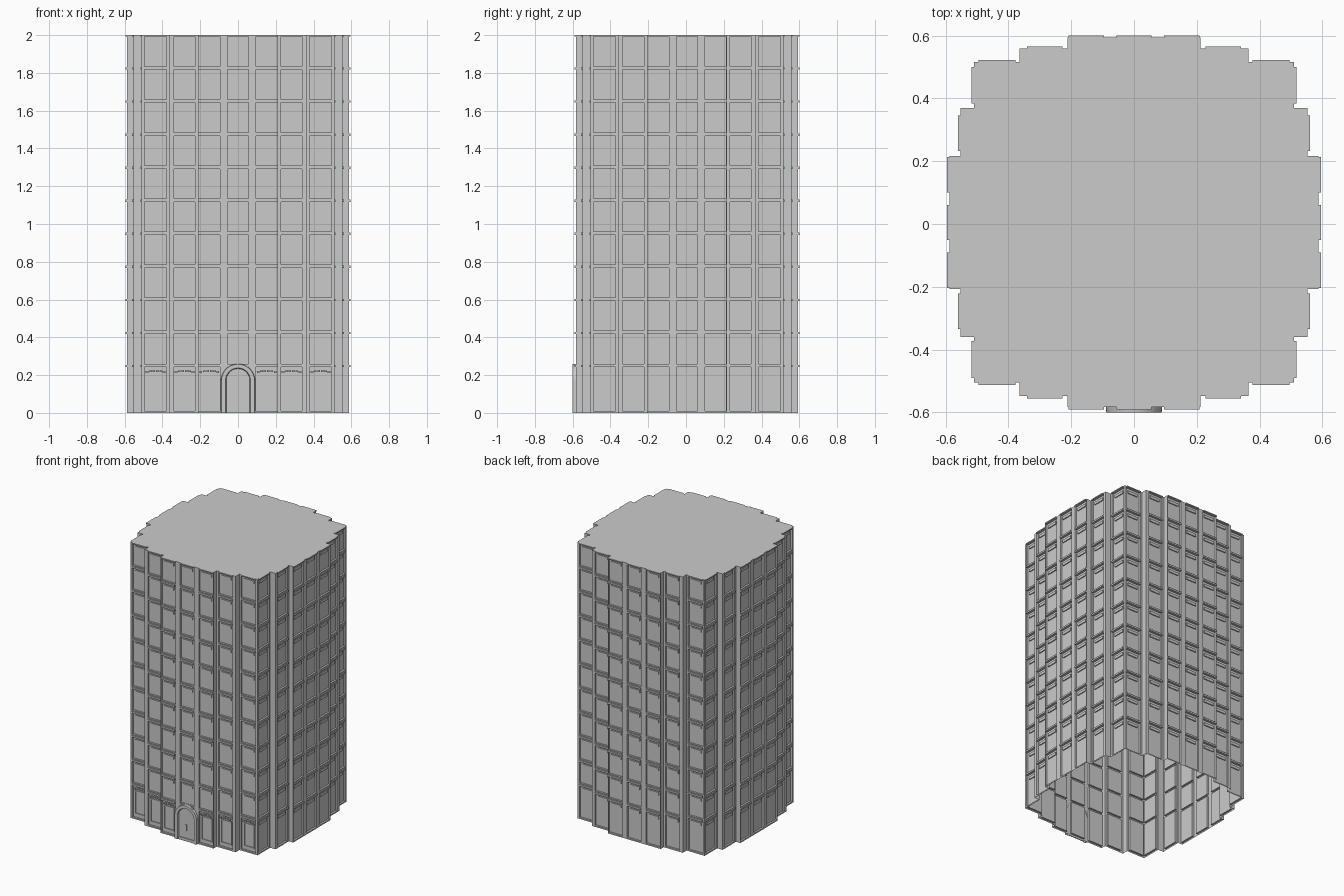
import bpy, bmesh, math
from mathutils import Matrix, Vector

if "Cube" in bpy.data.objects:
    bpy.data.objects.remove(bpy.data.objects["Cube"])

SHIFT = 0.005                      # tower sits slightly behind the doorway
FLOORS = [0.0] + [0.25 + 0.175 * i for i in range(11)]
RECESS, LEDGE = 0.013, 0.007
# bays of one side: x start, x end, wall distance, window columns
MID = [(0.227, 0.340)]
CORNER = [(0.378, 0.495)]
flip = lambda cols: [(-b, -a) for a, b in cols]
BAYS = [
    (-0.510, -0.365, 0.510, flip(CORNER)),
    (-0.365, -0.212, 0.553, flip(MID)),
    (-0.212, 0.212, 0.588, [(-0.208, -0.095), (-0.056, 0.056), (0.095, 0.208)]),
    (0.212, 0.365, 0.553, MID),
    (0.365, 0.510, 0.510, CORNER),
]


def finish(bm, name, turn=0.0, weld=True):
    if weld:
        bmesh.ops.remove_doubles(bm, verts=bm.verts, dist=1e-5)
    bm.transform(Matrix.Translation((0, SHIFT, 0)) @ Matrix.Rotation(turn, 4, 'Z'))
    me = bpy.data.meshes.new(name)
    bm.to_mesh(me)
    bm.free()
    ob = bpy.data.objects.new(name, me)
    bpy.context.collection.objects.link(ob)
    return ob


def face(bm, *pts):
    bm.faces.new([bm.verts.new(p) for p in pts])


def panel(bm, x0, x1, z0, z1, d):
    face(bm, (x0, -d, z0), (x1, -d, z0), (x1, -d, z1), (x0, -d, z1))


def box(bm, x0, x1, z0, z1, d0, d1):
    m = Matrix.Translation(((x0 + x1) / 2, -(d0 + d1) / 2, (z0 + z1) / 2))
    m = m @ Matrix.Diagonal((x1 - x0, d1 - d0, z1 - z0, 1))
    bmesh.ops.create_cube(bm, size=1, matrix=m)


def cell(bm, x0, x1, z0, z1, d):
    """Recessed window field: back sheet plus four reveals."""
    b = d - RECESS
    panel(bm, x0, x1, z0, z1, b)
    face(bm, (x0, -d, z0), (x0, -b, z0), (x0, -b, z1), (x0, -d, z1))
    face(bm, (x1, -b, z0), (x1, -d, z0), (x1, -d, z1), (x1, -b, z1))
    face(bm, (x0, -d, z0), (x1, -d, z0), (x1, -b, z0), (x0, -b, z0))
    face(bm, (x0, -b, z1), (x1, -b, z1), (x1, -d, z1), (x0, -d, z1))


def build_side(label, turn, front=False):
    walls, trim = bmesh.new(), bmesh.new()
    for x0, x1, d, cols in BAYS:
        # full height pilasters between the window columns
        edges = [x0] + [v for c in cols for v in c] + [x1]
        for a, b in zip(edges[::2], edges[1::2]):
            panel(walls, a, b, 0, 2, d)
        for a, b in cols:
            for i, (f0, f1) in enumerate(zip(FLOORS, FLOORS[1:])):
                lo, hi = f0 + 0.010, f1 - 0.006
                panel(walls, a, b, f0, lo, d)
                panel(walls, a, b, hi, f1, d)
                cell(walls, a, b, lo, hi, d)
                # projecting ledge at the floor line
                box(trim, a, b, f1 - 0.008, min(f1 + 0.004, 2.0), d - 0.002, d + LEDGE)
                c, back = (a + b) / 2, d - RECESS
                if i or not front:
                    # vent box high in the window
                    box(trim, c - 0.04, c + 0.04, f1 - 0.044, f1 - 0.024, back, back + 0.007)
                elif abs(c) > 0.05:
                    # shop window frame and scalloped valance
                    for p, q, r, s in ((-0.042, -0.036, 0.035, 0.205), (0.036, 0.042, 0.035, 0.205),
                                       (-0.036, 0.036, 0.035, 0.041), (-0.036, 0.036, 0.199, 0.205)):
                        box(trim, c + p, c + q, r, s, back, back + 0.006)
                    for k in range(6):
                        u = c - 0.045 + k * 0.018
                        zz = 0.217 + 0.006 * math.sin(math.pi * (k / 5))
                        box(trim, u - 0.007, u + 0.007, zz - 0.005, zz + 0.005, back, back + 0.009)
    # returns at the steps between bays
    for L, R in zip(BAYS, BAYS[1:]):
        x, a, b = L[1], L[2], R[2]
        face(walls, (x, -a, 0), (x, -b, 0), (x, -b, 2), (x, -a, 2))
    finish(walls, label + "_wall", turn)
    finish(trim, label + "_ledges_and_vents", turn, weld=False)


for n, label in enumerate(("front", "right", "back", "left")):
    build_side(label, n * math.pi / 2, front=(n == 0))

# flat stepped roof
bm = bmesh.new()
outline = []
for n in range(4):
    rot = Matrix.Rotation(n * math.pi / 2, 3, 'Z')
    pts = [Vector((x, -b[2], 2)) for b in BAYS for x in b[:2]]
    outline += [rot @ p for p in pts[:-1]]
face(bm, *outline)
finish(bm, "roof")


# arched doorway
def arch(r, z0, spring, d, n=20):
    pts = [(r, -d, z0)]
    pts += [(r * math.cos(math.pi * i / n), -d, spring + r * math.sin(math.pi * i / n)) for i in range(n + 1)]
    return pts + [(-r, -d, z0)]


def strip(bm, A, B):
    for i in range(len(A) - 1):
        face(bm, A[i], A[i + 1], B[i + 1], B[i])


bm = bmesh.new()
outer_back, outer = arch(0.09, 0, 0.17, 0.586), arch(0.088, 0, 0.17, 0.605)
inner, inner_back = arch(0.066, 0, 0.172, 0.605), arch(0.062, 0, 0.172, 0.595)
for A, B in ((outer_back, outer), (outer, inner), (inner, inner_back)):
    strip(bm, A, B)
bmesh.ops.remove_doubles(bm, verts=bm.verts, dist=1e-5)
bmesh.ops.recalc_face_normals(bm, faces=bm.faces)
finish(bm, "door_surround")
bm = bmesh.new()
face(bm, *inner_back)
box(bm, -0.062, 0.062, 0, 0.02, 0.594, 0.600)
box(bm, -0.004, 0.004, 0.075, 0.12, 0.594, 0.602)
finish(bm, "door_leaf", weld=False)
